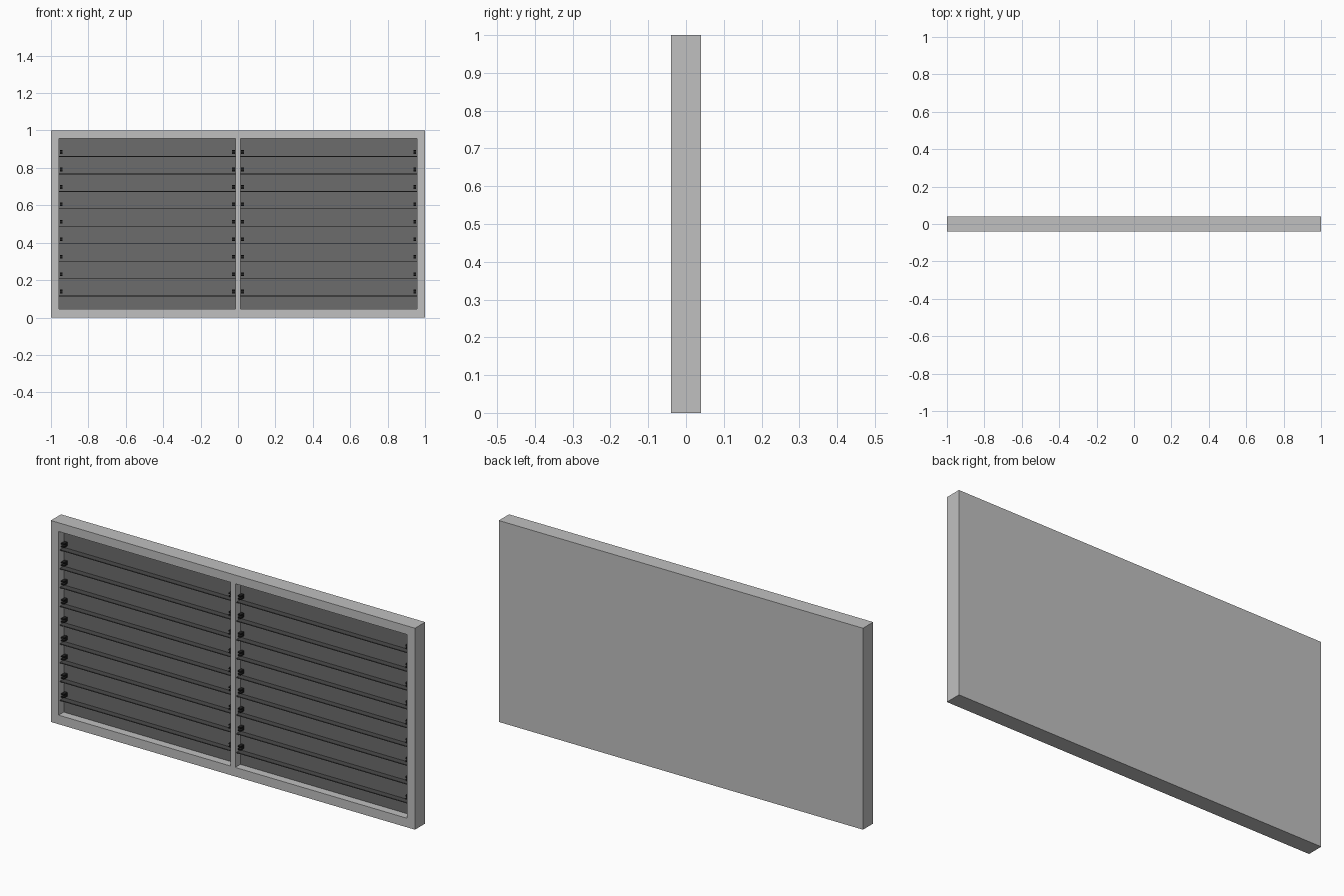
import bpy, bmesh
from mathutils import Vector, Matrix

if "Cube" in bpy.data.objects:
    bpy.data.objects.remove(bpy.data.objects["Cube"])


def material(name, v):
    m = bpy.data.materials.new(name)
    m.use_nodes = True
    m.diffuse_color = (v, v, v, 1)
    m.node_tree.nodes["Principled BSDF"].inputs["Base Color"].default_value = (v, v, v, 1)
    return m


LIGHT = material("light grey frame", 0.53)
GREY = material("mid grey panel", 0.15)
DARK = material("dark grey slat", 0.07)
BLACK = material("black bracket", 0.016)


def box(bm, x0, x1, y0, y1, z0, z1):
    size = Vector((x1 - x0, y1 - y0, z1 - z0))
    mid = Vector((x0 + x1, y0 + y1, z0 + z1)) / 2
    bmesh.ops.create_cube(bm, size=1, matrix=Matrix.Translation(mid) @ Matrix.Diagonal((*size, 1)))


def finish(bm, name, *mats):
    me = bpy.data.meshes.new(name)
    bm.to_mesh(me)
    bm.free()
    for m in mats:
        me.materials.append(m)
    ob = bpy.data.objects.new(name, me)
    bpy.context.collection.objects.link(ob)
    return ob


# Main proportions
DEPTH = 0.04                      # half thickness of the frame
IN_X, MID_X = 0.957, 0.013        # outer and inner edges of each opening
Z0, Z1 = 0.045, 0.957             # bottom and top of the openings
PANEL_Y = 0.0                     # recessed face
PITCH = 0.0933
SLATS = [0.861 - PITCH * i for i in range(9)]

# Frame: a slab cut along the opening edges, with two recesses pushed in
bm = bmesh.new()
box(bm, -1, 1, -DEPTH, DEPTH, 0, 1)
cuts = [((x, 0, 0), (1, 0, 0)) for x in (-IN_X, -MID_X, MID_X, IN_X)]
cuts += [((0, 0, z), (0, 0, 1)) for z in (Z0, Z1)]
for co, no in cuts:
    bmesh.ops.bisect_plane(bm, geom=bm.verts[:] + bm.edges[:] + bm.faces[:], plane_co=co, plane_no=no)
openings = []
for f in bm.faces:
    c = f.calc_center_median()
    if c.y < -DEPTH + 0.001 and MID_X < abs(c.x) < IN_X and Z0 < c.z < Z1:
        openings.append(f)
new = bmesh.ops.extrude_face_region(bm, geom=openings)["geom"]
bmesh.ops.translate(bm, verts=[v for v in new if isinstance(v, bmesh.types.BMVert)],
                    vec=(0, PANEL_Y + DEPTH, 0))
bmesh.ops.delete(bm, geom=[f for f in openings if f.is_valid], context="FACES")
bmesh.ops.recalc_face_normals(bm, faces=bm.faces[:])
# Recess floors take the panel colour
for f in bm.faces:
    if abs(f.calc_center_median().y - PANEL_Y) < 0.001 and f.normal.y < -0.9:
        f.material_index = 1
finish(bm, "frame", LIGHT, GREY)

# Slats and end brackets for each opening
for side, s in (("left", 1), ("right", -1)):
    slats, brackets = bmesh.new(), bmesh.new()
    a, b = sorted((s * MID_X, s * IN_X))
    for z in SLATS:
        box(slats, a, b, PANEL_Y - 0.03, PANEL_Y, z - 0.002, z + 0.002)
        for x0, x1 in ((a + 0.004, a + 0.02), (b - 0.02, b - 0.004)):
            # C-shaped clip: back plate with two prongs
            box(brackets, x0, x1, PANEL_Y - 0.008, PANEL_Y, z + 0.014, z + 0.034)
            box(brackets, x0, x1, PANEL_Y - 0.026, PANEL_Y - 0.008, z + 0.014, z + 0.020)
            box(brackets, x0, x1, PANEL_Y - 0.026, PANEL_Y - 0.008, z + 0.028, z + 0.034)
    finish(slats, side + "_slats", DARK)
    finish(brackets, side + "_brackets", BLACK)
